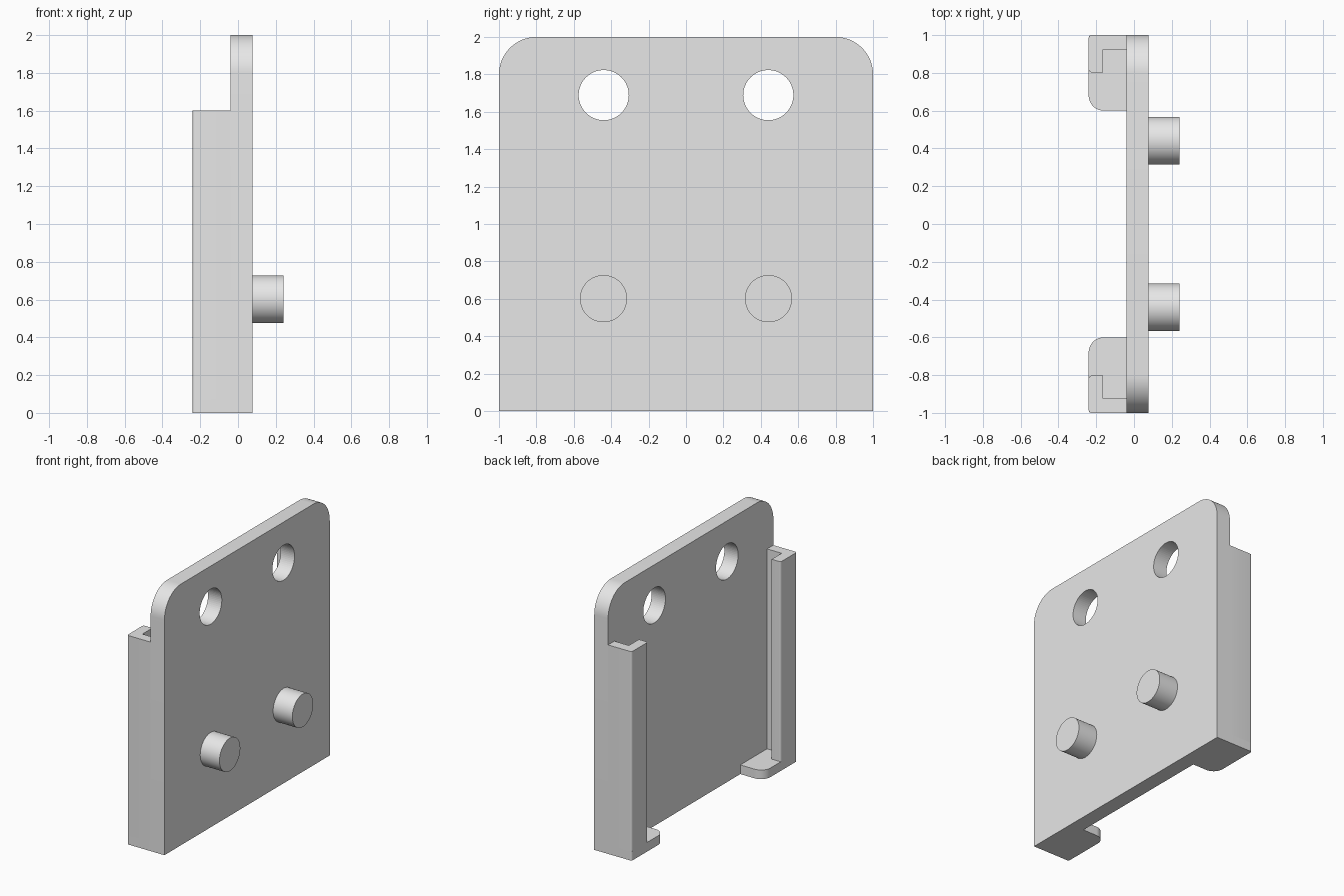
import bpy, bmesh, math
from mathutils import Vector

if "Cube" in bpy.data.objects:
    bpy.data.objects.remove(bpy.data.objects["Cube"])

grey = bpy.data.materials.new("light_grey")
grey.diffuse_color = (0.8, 0.8, 0.8, 1)
grey.use_nodes = True
grey.node_tree.nodes["Principled BSDF"].inputs["Base Color"].default_value = grey.diffuse_color


def rounded(points, seg=16):
    """Outline from (u, v, corner radius) points with right-angle corners."""
    out = []
    n = len(points)
    for i, (u, v, r) in enumerate(points):
        p = Vector((u, v))
        if r == 0:
            out.append(p)
            continue
        a = (Vector(points[i - 1][:2]) - p).normalized()
        b = (Vector(points[(i + 1) % n][:2]) - p).normalized()
        centre = p + (a + b) * r
        for k in range(seg + 1):
            t = k / seg * math.pi / 2
            out.append(centre - b * r * math.cos(t) - a * r * math.sin(t))
    return out


def extrude(name, outline, axis, lo, hi):
    """Prism along x (outline in y, z) or along z (outline in x, y)."""
    bm = bmesh.new()
    place = (lambda p: (lo, p.x, p.y)) if axis == "x" else (lambda p: (p.x, p.y, lo))
    face = bm.faces.new([bm.verts.new(place(p)) for p in outline])
    step = Vector((hi - lo, 0, 0)) if axis == "x" else Vector((0, 0, hi - lo))
    new = bmesh.ops.extrude_face_region(bm, geom=[face])["geom"]
    bmesh.ops.translate(bm, vec=step, verts=[g for g in new if isinstance(g, bmesh.types.BMVert)])
    bmesh.ops.recalc_face_normals(bm, faces=bm.faces)
    mesh = bpy.data.meshes.new(name)
    bm.to_mesh(mesh)
    bm.free()
    mesh.materials.append(grey)
    obj = bpy.data.objects.new(name, mesh)
    bpy.context.collection.objects.link(obj)
    return obj


def circle(y, z, r, n=64):
    return [Vector((y + r * math.cos(2 * math.pi * i / n),
                    z + r * math.sin(2 * math.pi * i / n))) for i in range(n)]


def smooth(obj):
    bpy.ops.object.select_all(action="DESELECT")
    obj.select_set(True)
    bpy.context.view_layer.objects.active = obj
    bpy.ops.object.shade_smooth_by_angle(angle=math.radians(30))


BACK, PLATE_BACK, PLATE_FRONT, PEG_END = -0.24, -0.04, 0.077, 0.24
FOOT = 0.07
parts = []

# Back plate with two rounded top corners
plate = extrude("plate", rounded([(-1, 0, 0), (1, 0, 0), (1, 2, 0.2), (-1, 2, 0.2)]),
                "x", PLATE_BACK, PLATE_FRONT)

for side, label in ((1, "left"), (-1, "right")):
    # Screw hole through the plate
    cutter = extrude(label + "_hole_cutter", circle(side * 0.44, 1.689, 0.134), "x", -0.2, 0.2)
    cutter.hide_render = True
    cutter.hide_viewport = True
    mod = plate.modifiers.new(label + "_hole", "BOOLEAN")
    mod.operation = "DIFFERENCE"
    mod.solver = "EXACT"
    mod.object = cutter

    # Round peg on the outer face
    parts.append(extrude(label + "_peg", circle(side * 0.441, 0.601, 0.126),
                         "x", PLATE_FRONT, PEG_END))

    # Channel rail: side wall with an inward lip
    rail = [(PLATE_BACK, 1, 0), (BACK, 1, 0.015), (BACK, 0.803, 0.015), (-0.163, 0.803, 0),
            (-0.163, 0.924, 0), (PLATE_BACK, 0.924, 0)]
    parts.append(extrude(label + "_rail", rounded([(x, side * y, r) for x, y, r in rail], 6),
                         "z", FOOT, 1.6))

    # Foot that closes the channel at the bottom
    foot = [(PLATE_BACK, 1, 0), (BACK, 1, 0.015), (BACK, 0.6, 0.08), (PLATE_BACK, 0.6, 0)]
    parts.append(extrude(label + "_foot", rounded([(x, side * y, r) for x, y, r in foot], 12),
                         "z", 0, FOOT))

for part in [plate] + parts:
    smooth(part)
